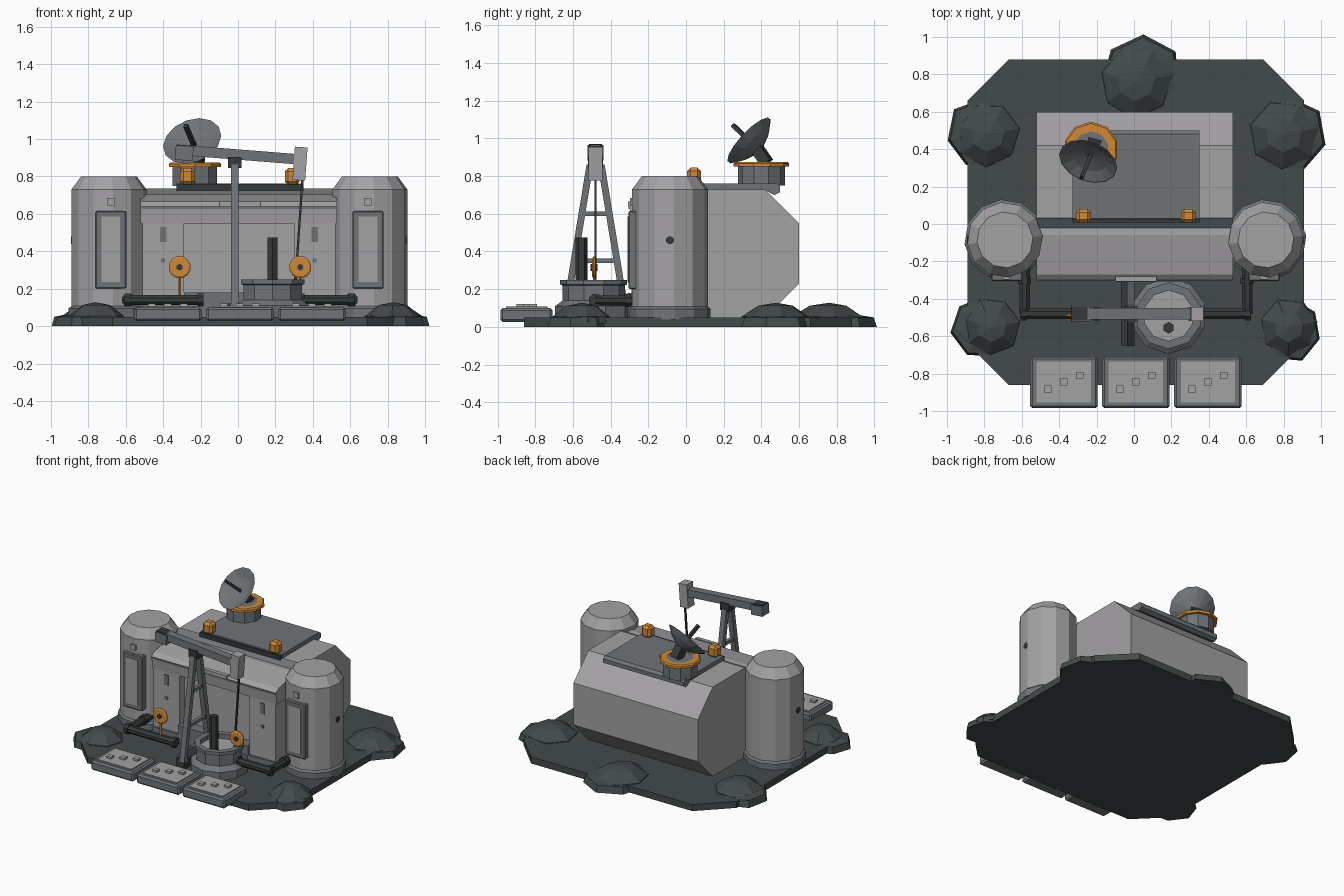
import bpy, bmesh, math, random
from mathutils import Vector, Matrix

if "Cube" in bpy.data.objects:
    bpy.data.objects.remove(bpy.data.objects["Cube"])

random.seed(4)


def mat(name, *c):
    m = bpy.data.materials.new(name)
    m.diffuse_color = (*c, 1)
    m.use_nodes = True
    m.node_tree.nodes["Principled BSDF"].inputs["Base Color"].default_value = m.diffuse_color
    return m


LIGHT = mat("light_grey", 0.37, 0.36, 0.37)
MID = mat("steel_grey", 0.16, 0.175, 0.185)
DARK = mat("dark_steel", 0.035, 0.042, 0.042)
GROUND = mat("dark_ground", 0.056, 0.069, 0.069)
ORANGE = mat("orange", 0.62, 0.25, 0.04)


def finish(name, bm, m):
    bmesh.ops.recalc_face_normals(bm, faces=bm.faces[:])
    me = bpy.data.meshes.new(name)
    bm.to_mesh(me)
    bm.free()
    me.materials.append(m)
    ob = bpy.data.objects.new(name, me)
    bpy.context.collection.objects.link(ob)
    return ob


def box(name, m, x0, x1, y0, y1, z0, z1, bevel=0):
    bm = bmesh.new()
    bmesh.ops.create_cube(bm, size=1)
    for v in bm.verts:
        v.co = Vector((x0 + (v.co.x + .5) * (x1 - x0), y0 + (v.co.y + .5) * (y1 - y0),
                       z0 + (v.co.z + .5) * (z1 - z0)))
    if bevel:
        bmesh.ops.bevel(bm, geom=bm.edges[:], offset=bevel, segments=1, affect='EDGES')
    return finish(name, bm, m)


def prism(name, m, pts, a, b, axis):
    """Extrude a closed outline from a to b along axis (0: pts are y,z; 2: pts are x,y)."""
    bm = bmesh.new()
    put = (lambda p, t: (t, *p)) if axis == 0 else (lambda p, t: (*p, t))
    r0, r1 = ([bm.verts.new(put(p, t)) for p in pts] for t in (a, b))
    bm.faces.new(r0)
    bm.faces.new(r1)
    for i in range(len(pts)):
        j = (i + 1) % len(pts)
        bm.faces.new((r0[i], r0[j], r1[j], r1[i]))
    return finish(name, bm, m)


def lathe(name, m, loc, prof, n, direction=(0, 0, 1), turn=0.5, jitter=0):
    """Revolve (radius, height) pairs with n flat sides; radius 0 makes a point."""
    bm = bmesh.new()
    rot = Vector(direction).to_track_quat('Z', 'Y').to_matrix()
    wob = [1 + random.uniform(-jitter, jitter) for _ in range(n)]
    rings = []
    for r, h in prof:
        ring = []
        for i in range(n if r else 1):
            a = 2 * math.pi * (i + turn) / n
            ring.append(bm.verts.new(rot @ Vector((r * wob[i] * math.cos(a), r * wob[i] * math.sin(a), h)) + Vector(loc)))
        rings.append(ring)
    for p, q in zip(rings, rings[1:]):
        for i in range(n):
            j = (i + 1) % n
            f = [p[i % len(p)], p[j % len(p)], q[j % len(q)], q[i % len(q)]]
            bm.faces.new(list(dict.fromkeys(f)))
    for ring in (rings[0], rings[-1]):
        if len(ring) > 2:
            bm.faces.new(ring)
    return finish(name, bm, m)


def beam(name, m, p, q, w, h):
    """Rectangular bar from p to q."""
    p, q = Vector(p), Vector(q)
    d = q - p
    side = d.cross(Vector((0, 0, 1)))
    side = side.normalized() if side.length > 1e-4 else Vector((1, 0, 0))
    up = side.cross(d).normalized()
    bm = bmesh.new()
    bmesh.ops.create_cube(bm, size=1)
    for v in bm.verts:
        c = v.co.copy()
        v.co = (p + q) / 2 + d * c.x + side * c.y * w + up * c.z * h
    return finish(name, bm, m)


# Ground slab and rocks
prism("ground_slab", GROUND, [(-.67, .88), (.69, .88), (.91, .66), (.91, -.64),
      (.69, -.86), (-.67, -.86), (-.89, -.64), (-.89, .66)], 0, .05, 2)
for x, y, r, ox, oy in ((-.78, .48, .18, -.03, 0), (.80, .48, .19, .02, 0), (.01, .76, .2, .03, .03),
                        (-.76, -.55, .16, -.05, 0), (.83, -.55, .16, 0, -.02)):
    lathe("rock_skirt", GROUND, (x + ox, y + oy, 0), [(r * 1.08, 0), (r, .05), (r * .7, .06)], 7, turn=.2, jitter=.05)
    lathe("rock", GROUND, (x, y, 0), [(r, .02), (r * .95, .055), (r * .5, .112), (0, .128)], 7, turn=.7, jitter=.05)

# Main hall
prism("main_hall", LIGHT, [(-.05, .05), (.42, .05), (.60, .23), (.60, .55), (.42, .73), (.03, .73),
                           (-.05, .67)], -.52, .53, 0)
prism("roof_gutter", MID, [(-.055, .66), (.035, .725), (.03, .737), (-.06, .675)], -.52, .53, 0)
prism("front_canopy", LIGHT, [(0, .55), (-.29, .55), (-.30, .64), (-.27, .665), (-.06, .705), (0, .70)], -.52, .53, 0)
box("recessed_wall", LIGHT, -.30, .31, -.23, 0, .05, .60)
box("wall_plinth", MID, -.29, .30, -.31, -.2, .05, .18)
box("canopy_trim", MID, -.515, .525, -.305, -.28, .625, .637)
box("canopy_plate", LIGHT, -.1, .12, -.308, -.28, .64, .665)
for s in (-1, 1):
    c = .005 + s * .405
    box("front_pillar", LIGHT, c - .11, c + .11, -.29, 0, .05, .60)
    box("pillar_foot", MID, c - .11, c + .11, -.305, -.2, .05, .11)
    box("pillar_window", MID, c - .018, c + .018, -.297, -.285, .45, .53)
    box("pillar_switch", MID, c - .011, c + .011, -.297, -.285, .34, .362)

# Roof plate and lamps
prism("roof_plate", MID, [(.02, .725), (.02, .75), (.03, .762), (.48, .762), (.50, .745), (.50, .715),
                          (.47, .70), (.42, .725)], -.33, .35, 0)
box("roof_plate_edge", DARK, -.33, .35, .008, .035, .725, .758)
for x in (-.27, .29):
    box("roof_lamp", ORANGE, x - .04, x + .04, .005, .08, .755, .845, .018)

# Corner towers with doors
for s in (-1, 1):
    x, y = .0075 + s * .6975, -.085
    lathe("tower", LIGHT, (x, y, 0), [(.202, .05), (.202, .73), (.15, .8)], 12, turn=.2)
    lathe("tower_collar", MID, (x, y, 0), [(.217, .04), (.217, .095), (.20, .11)], 12, turn=.2)
    d = x - s * .01
    box("door_frame", MID, d - .083, d + .083, -.305, -.2, .2, .615, .006)
    box("door_panel", LIGHT, d - .05, d + .05, -.31, -.3, .235, .585)
    box("door_light", LIGHT, d - .02, d + .02, -.296, -.25, .645, .685)
    lathe("tower_port", DARK, (x + s * .19, y, .46), [(.022, 0), (.022, .012)], 8, (s, 0, 0))

# Satellite dish on turret
lathe("dish_turret", MID, (-.23, .40, 0), [(.125, .75), (.125, .85)], 10)
lathe("turret_ring", ORANGE, (-.23, .40, 0), [(.147, .85), (.147, .868), (.138, .876), (.095, .876), (.095, .865)], 10)
lathe("turret_cap", MID, (-.23, .40, 0), [(.1, .85), (.1, .874)], 10)
n = Vector((-.28, -.70, .66)).normalized()
c = Vector((-.245, .335, .99))
beam("dish_mount", DARK, (-.215, .43, .87), c - n * .05, .07, .06)
lathe("dish", MID, c, [(.035, -.075), (.11, -.04), (.162, 0), (.155, 0), (.10, -.025), (0, -.04)], 14, n)
beam("dish_feed", DARK, c - n * .04, c + n * .125, .022, .022)

# Pump jack
for s in (-1, 1):
    beam("frame_leg", MID, (-.017, -.48 + s * .155, .1), (-.017, -.48 + s * .03, .86), .04, .036)
for z, w in ((.60, .075), (.35, .12)):
    box("frame_crossbar", MID, -.03, -.004, -.48 - w, -.48 + w, z - .012, z + .012)
box("frame_base", DARK, -.07, 0, -.65, -.31, .05, .12)
box("beam_saddle", DARK, -.053, .02, -.52, -.44, .845, .905)
beam("walking_beam", MID, (-.26, -.48, .938), (.32, -.48, .892), .06, .055)
beam("counterweight", MID, (-.335, -.48, .927), (-.24, -.48, .92), .085, .075)
beam("beam_cap", DARK, (-.33, -.48, .965), (-.25, -.48, .959), .07, .012)
beam("pump_head", LIGHT, (.325, -.48, .78), (.338, -.48, .957), .075, .068)
beam("pump_rod", DARK, (.345, -.48, .79), (.305, -.48, .20), .012, .012)

# Well
lathe("well_foot", MID, (.185, -.49, 0), [(.205, .05), (.205, .11), (.165, .14)], 10)
lathe("well_wall", MID, (.185, -.49, 0), [(.165, .05), (.165, .22), (.178, .225), (.178, .25), (.135, .25), (.135, .20)], 10)
lathe("well_floor", LIGHT, (.185, -.49, 0), [(.14, .1), (.14, .215)], 10)
lathe("well_post", DARK, (.185, -.555, 0), [(.031, .2), (.031, .475)], 6)

# Pipes with valve wheels
for x0, x1, xs, xv in ((-.59, -.20, -.585, -.312), (.61, .34, .605, .333)):
    d = Vector((x1 - x0, 0, 0))
    lathe("pipe", DARK, (x0, -.48, .14), [(.03, 0), (.03, d.length)], 8, d)
    for e in (x0, x1):
        lathe("pipe_flange", DARK, (e - .016, -.48, .14), [(.038, 0), (.038, .032)], 8, (1, 0, 0))
    lathe("side_pipe", DARK, (xs, -.48, .14), [(.03, 0), (.03, .26)], 8, (0, 1, 0))
    lathe("side_flange", DARK, (xs, -.32, .14), [(.038, 0), (.038, .03)], 8, (0, 1, 0))
    lathe("valve_stem", ORANGE, (xv, -.485, .15), [(.008, 0), (.008, .13)], 6)
    lathe("valve_wheel", ORANGE, (xv, -.478, .315), [(.05, 0), (.06, .006), (.06, .014), (.05, .02)], 12, (0, -1, 0))
    lathe("valve_hub", DARK, (xv, -.47, .315), [(.018, 0), (.018, .036)], 6, (0, -1, 0))

# Front pads with buttons
for x in (-.375, .01, .395):
    box("pad", MID, x - .18, x + .18, -.985, -.71, .027, .10, .012)
    box("pad_panel", LIGHT, x - .145, x + .145, -.955, -.735, .09, .107)
    for k in (-1, 0, 1):
        bx, by = x + k * .086, -.845 + k * .037
        box("pad_button", LIGHT, bx - .02, bx + .02, by - .018, by + .018, .10, .122)
